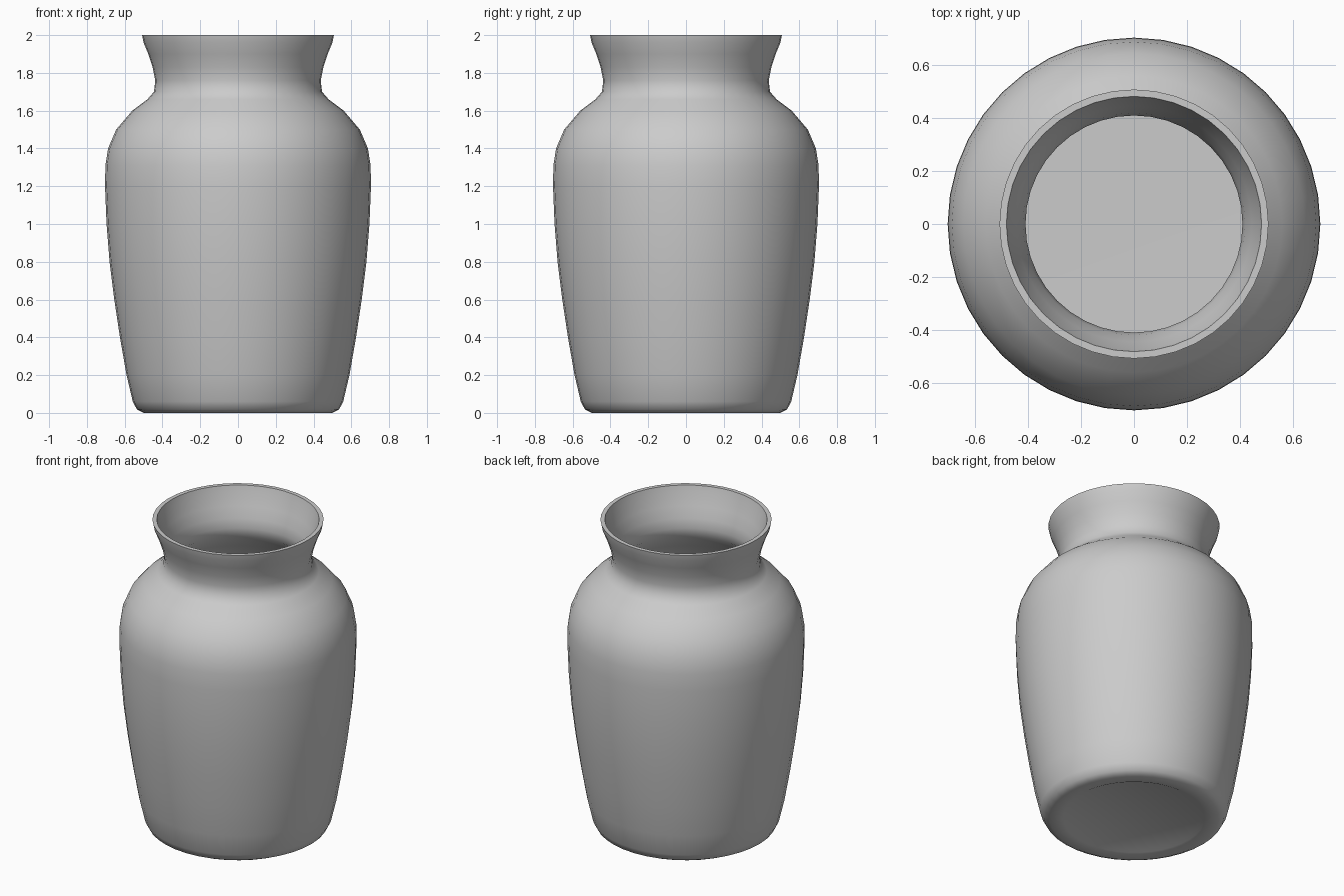
import bpy, bmesh, math
from mathutils import Vector

cube = bpy.data.objects.get("Cube")
if cube:
    bpy.data.objects.remove(cube, do_unlink=True)

SEGMENTS = 40

clay = bpy.data.materials.new("grey ceramic")
clay.use_nodes = True
grey = (0.6, 0.6, 0.6, 1)
clay.diffuse_color = grey
clay.node_tree.nodes["Principled BSDF"].inputs["Base Color"].default_value = grey

# (radius, height): recessed base, outer wall, shoulder, neck and flared lip
outer = [(0, .015), (.4, .015), (.42, .005), (.5, 0), (.535, .018), (.557, .06),
         (.59, .2), (.625, .4), (.655, .6), (.68, .8), (.696, 1), (.704, 1.2),
         (.702, 1.31), (.688, 1.4), (.645, 1.5), (.56, 1.6), (.48, 1.66),
         (.445, 1.7), (.438, 1.76), (.452, 1.83), (.475, 1.9), (.5, 1.96), (.508, 2)]
# Inner wall from the lip down to the floor
inner = [(.482, 2), (.472, 1.96), (.445, 1.88), (.42, 1.81), (.41, 1.75), (.42, 1.69),
         (.53, 1.58), (.61, 1.49), (.66, 1.38), (.672, 1.2), (.65, .8), (.6, .4),
         (.56, .2), (.53, .08), (.49, .045), (0, .04)]

# Lathe the closed profile about the vertical axis
bm = bmesh.new()
points = [bm.verts.new((r, 0, z)) for r, z in outer + inner]
edges = [bm.edges.new(pair) for pair in zip(points, points[1:])]
bmesh.ops.spin(bm, geom=points + edges, cent=Vector(), axis=Vector((0, 0, 1)),
               angle=math.tau, steps=SEGMENTS, use_merge=True)
bmesh.ops.remove_doubles(bm, verts=bm.verts, dist=0.0005)
bmesh.ops.recalc_face_normals(bm, faces=bm.faces)

mesh = bpy.data.meshes.new("vase")
bm.to_mesh(mesh)
bm.free()
mesh.materials.append(clay)
vase = bpy.data.objects.new("vase", mesh)
bpy.context.collection.objects.link(vase)

# Smooth body with a crisp lip
bpy.context.view_layer.objects.active = vase
vase.select_set(True)
bpy.ops.object.shade_smooth_by_angle(angle=math.radians(40))
